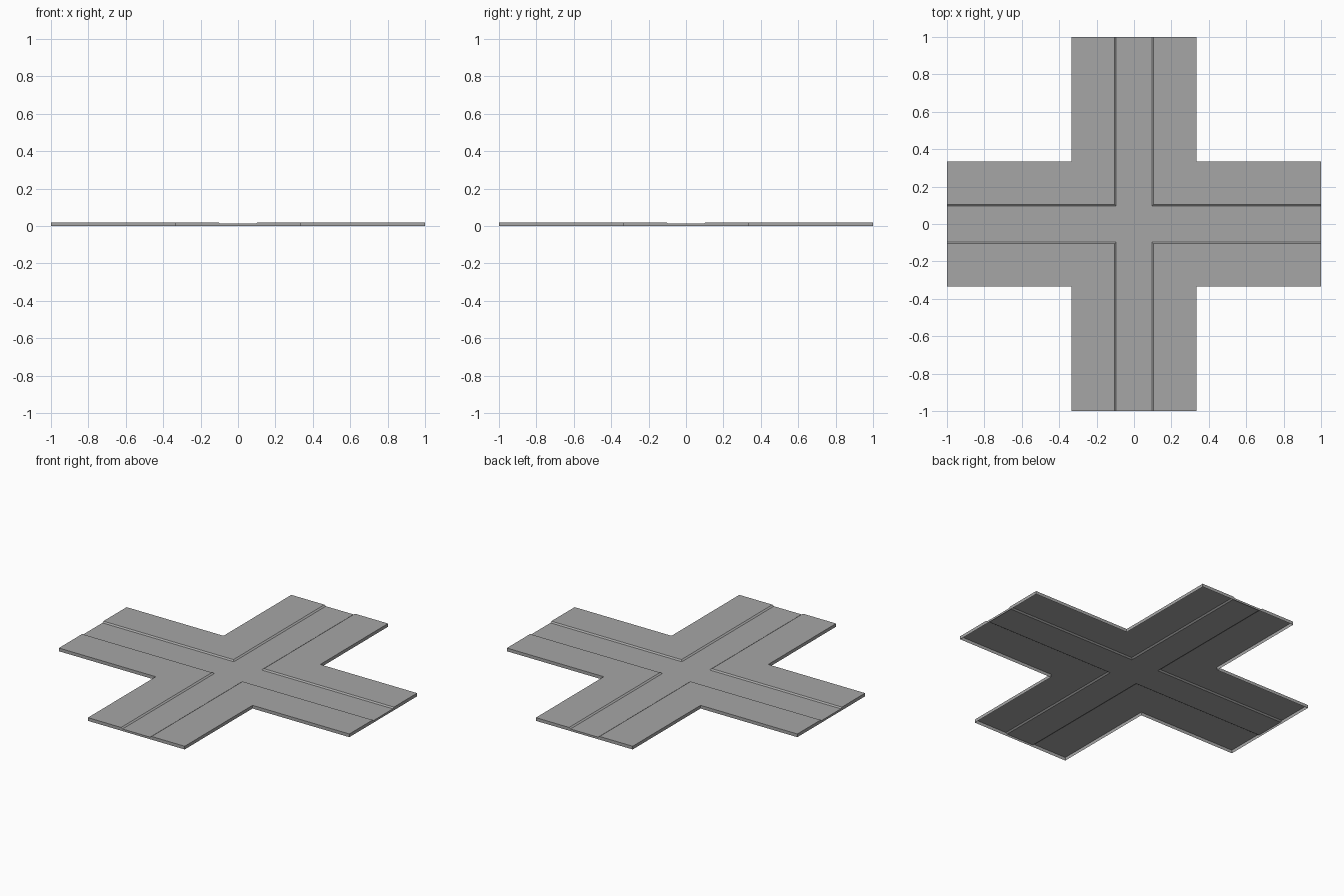
import bpy
import bmesh

cube = bpy.data.objects.get("Cube")
if cube:
    bpy.data.objects.remove(cube, do_unlink=True)

END = 1.0        # arm length
SIDE = 0.333     # half width of an arm
KERB = 0.105     # top edge of the kerb slope
ROAD = 0.095     # half width of the sunken road
TOP = 0.02       # pavement height
LOW = 0.013      # road height

grey = bpy.data.materials.new("concrete_grey")
grey.use_nodes = True
grey.diffuse_color = (0.38, 0.38, 0.38, 1)
grey.node_tree.nodes["Principled BSDF"].inputs["Base Color"].default_value = grey.diffuse_color

bm = bmesh.new()


def face(points):
    bm.faces.new([bm.verts.new(p) for p in points])


# Each quadrant: L-shaped pavement, two kerb slopes meeting in a mitre
for sx in (-1, 1):
    for sy in (-1, 1):
        outline = [(KERB, KERB), (END, KERB), (END, SIDE),
                   (SIDE, SIDE), (SIDE, END), (KERB, END)]
        face([(sx * x, sy * y, TOP) for x, y in outline])
        slope = [(ROAD, ROAD, LOW), (END, ROAD, LOW), (END, KERB, TOP), (KERB, KERB, TOP)]
        face([(sx * x, sy * y, z) for x, y, z in slope])
        face([(sx * y, sy * x, z) for x, y, z in slope])

# Sunken road: centre square and four arms
square = [(-ROAD, -ROAD), (ROAD, -ROAD), (ROAD, ROAD), (-ROAD, ROAD)]
face([(x, y, LOW) for x, y in square])
for s in (-1, 1):
    arm = [(s * ROAD, -ROAD), (s * END, -ROAD), (s * END, ROAD), (s * ROAD, ROAD)]
    face([(x, y, LOW) for x, y in arm])
    face([(y, x, LOW) for x, y in arm])

bmesh.ops.remove_doubles(bm, verts=bm.verts[:], dist=0.0001)

# Outer skirt down to the ground, open underneath
rim = [e for e in bm.edges if e.is_boundary]
skirt = bmesh.ops.extrude_edge_only(bm, edges=rim)["geom"]
for item in skirt:
    if isinstance(item, bmesh.types.BMVert):
        item.co.z = 0

# Turn every face outward
bm.normal_update()
for f in bm.faces:
    centre = f.calc_center_median()
    n = f.normal
    inward = n.z < 0 if abs(n.z) > 0.1 else n.x * centre.x + n.y * centre.y < 0
    if inward:
        f.normal_flip()

mesh = bpy.data.meshes.new("crossroad_slab")
bm.to_mesh(mesh)
bm.free()
mesh.materials.append(grey)
slab = bpy.data.objects.new("crossroad_slab", mesh)
bpy.context.collection.objects.link(slab)
